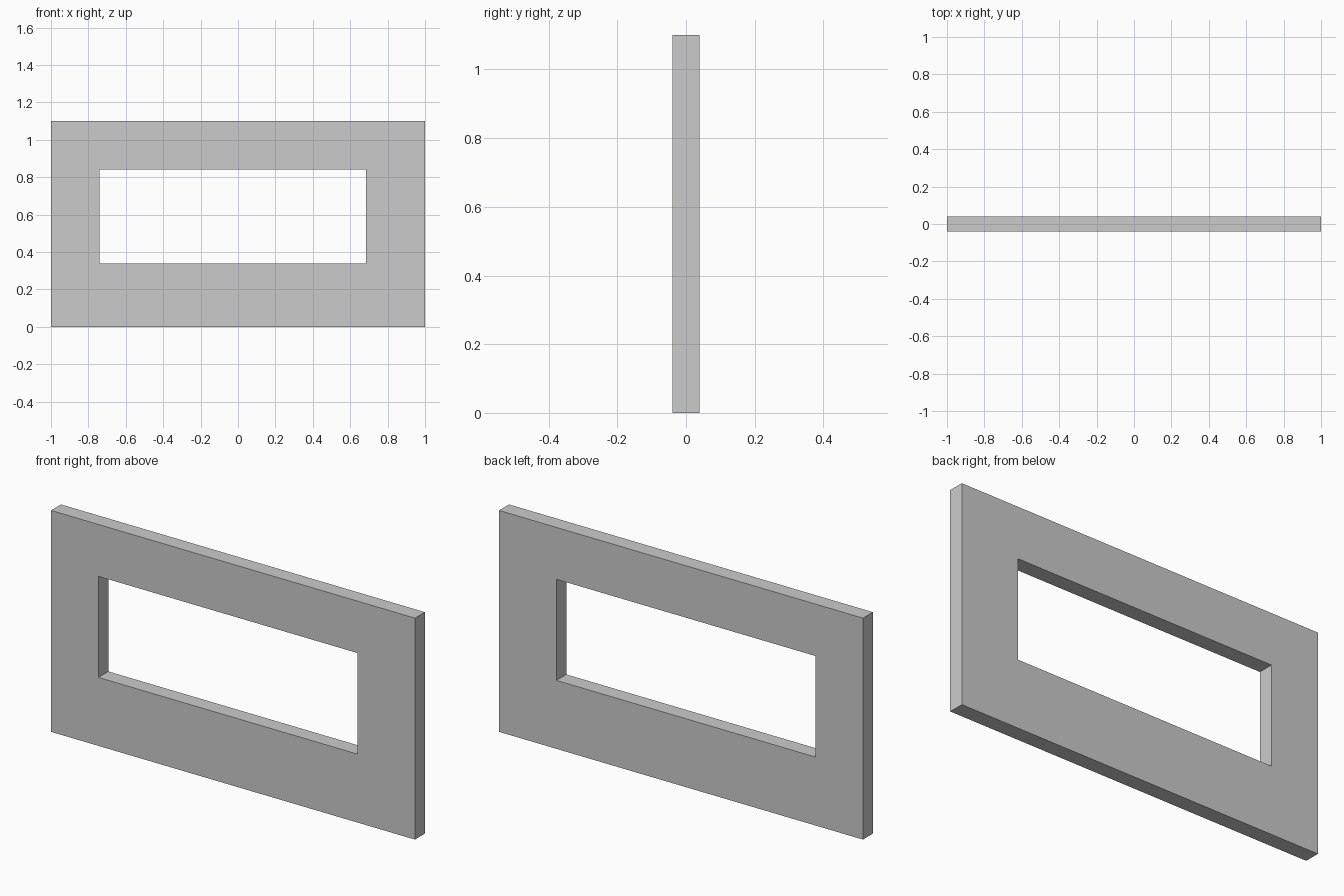
import bpy
import bmesh

if "Cube" in bpy.data.objects:
    bpy.data.objects.remove(bpy.data.objects["Cube"])

HALF_DEPTH = 0.039


def rectangle(x0, x1, z0, z1):
    return [(x0, z0), (x1, z0), (x1, z1), (x0, z1)]


# Outer panel edge and the slightly off-centre window opening
outer = rectangle(-1.0, 1.0, 0.0, 1.1)
opening = rectangle(-0.74, 0.685, 0.34, 0.842)

bm = bmesh.new()


def ring(points, y):
    return [bm.verts.new((x, y, z)) for x, z in points]


front_out, front_in = ring(outer, -HALF_DEPTH), ring(opening, -HALF_DEPTH)
back_out, back_in = ring(outer, HALF_DEPTH), ring(opening, HALF_DEPTH)

# Bridge the four loops: front face, opening sides, back face, outer sides
loops = [front_out, front_in, back_in, back_out]
for k in range(4):
    a, b = loops[k], loops[(k + 1) % 4]
    for i in range(4):
        j = (i + 1) % 4
        bm.faces.new((a[i], a[j], b[j], b[i]))
bmesh.ops.recalc_face_normals(bm, faces=bm.faces)

# Wall panel with window opening
mesh = bpy.data.meshes.new("wall_panel")
bm.to_mesh(mesh)
bm.free()
panel = bpy.data.objects.new("wall_panel", mesh)
bpy.context.collection.objects.link(panel)
